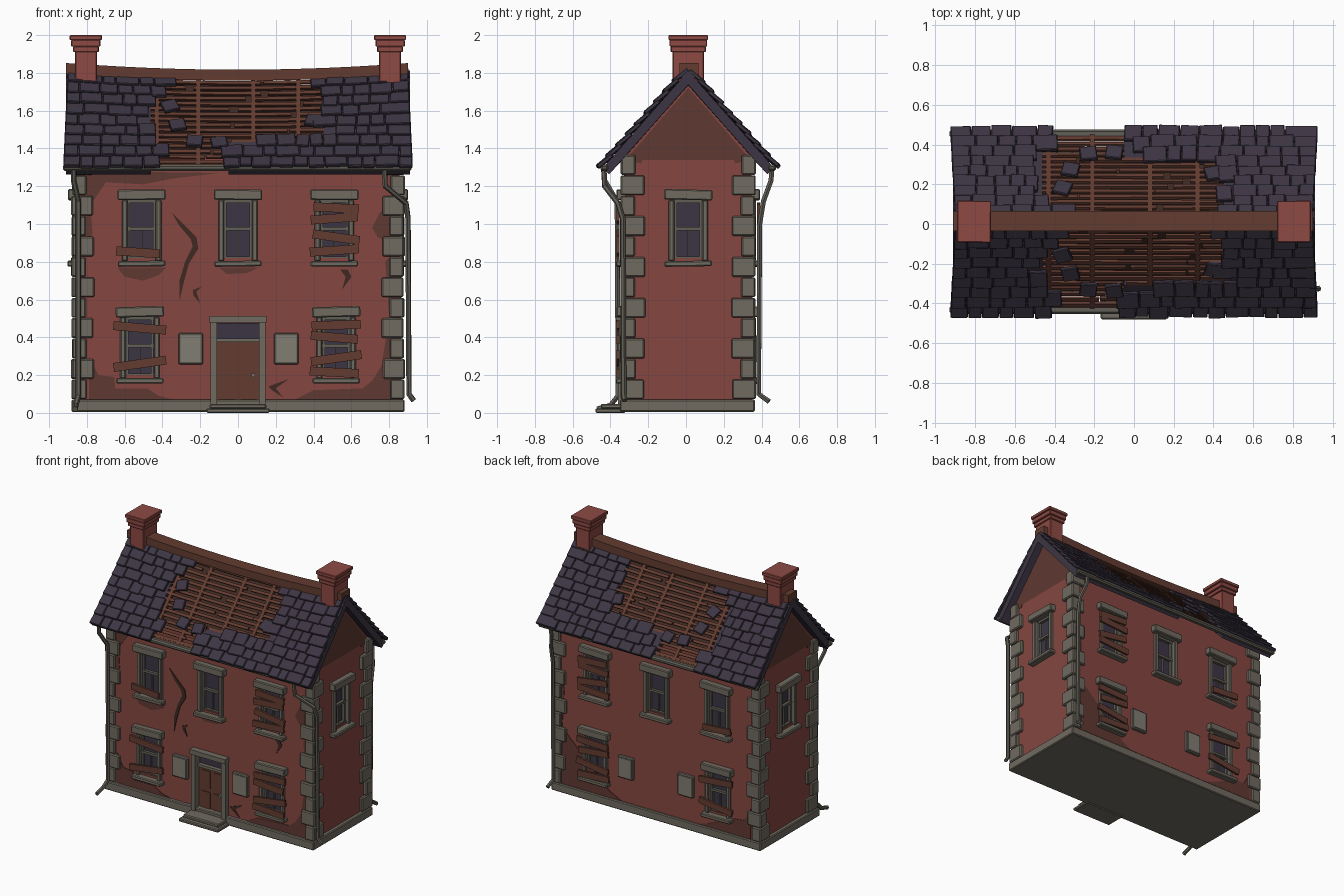
import bpy, bmesh, math, random
from mathutils import Matrix, Vector

if "Cube" in bpy.data.objects:
    bpy.data.objects.remove(bpy.data.objects["Cube"])

random.seed(7)
CY = 0.012                      # house centre line in y
HX, HY = 0.855, 0.335           # half size of the walls
T, R = Matrix.Translation, Matrix.Rotation
rnd = random.uniform


def mat(name, rgb):
    m = bpy.data.materials.new(name)
    m.diffuse_color = (*rgb, 1)
    m.use_nodes = True
    m.node_tree.nodes["Principled BSDF"].inputs["Base Color"].default_value = m.diffuse_color
    return m


RED = mat("red_plaster", (0.235, 0.062, 0.052))
CHIM = mat("chimney_red", (0.27, 0.068, 0.057))
BARE = mat("bare_brick", (0.115, 0.04, 0.032))
STONE = mat("grey_stone", (0.16, 0.145, 0.115))
PALE = mat("pale_panel", (0.22, 0.205, 0.17))
METAL = mat("gutter_metal", (0.12, 0.112, 0.09))
SLATE = mat("purple_slate", (0.046, 0.036, 0.056))
GLASS = mat("dark_glass", (0.045, 0.036, 0.06))
WOOD = mat("brown_wood", (0.125, 0.045, 0.03))
DARK = mat("dark_timber", (0.05, 0.022, 0.016))

parts = {}


def get(name, m):
    return parts.setdefault(name, (bmesh.new(), m))[0]


def box(name, m, frame, c, size, rot=0, axis='Y'):
    M = frame @ T(c) @ R(math.radians(rot), 4, axis) @ Matrix.Diagonal((*size, 1))
    bmesh.ops.create_cube(get(name, m), size=1, matrix=M)


def plate(name, m, frame, pts, thick=0.004):
    # thin flat shape lying on a wall, points are (u, z)
    bm = get(name, m)
    f = bm.faces.new([bm.verts.new(frame @ Vector((u, 0.001, z))) for u, z in pts])
    ext = bmesh.ops.extrude_face_region(bm, geom=[f])
    d = frame.to_3x3() @ Vector((0, -thick - 0.001, 0))
    bmesh.ops.translate(bm, vec=d, verts=[v for v in ext['geom'] if isinstance(v, bmesh.types.BMVert)])


# wall frames: local x runs along the wall, local -y points outward
I = Matrix.Identity(4)
FLIP_Y = T((0, 2 * CY, 0)) @ Matrix.Scale(-1, 4, (0, 1, 0))
FLIP_X = Matrix.Scale(-1, 4, (1, 0, 0))
FRONT = T((0, CY - HY, 0))
BACK = FLIP_Y @ FRONT
RIGHT = T((HX, CY, 0)) @ R(math.pi / 2, 4, 'Z')
LEFT = FLIP_X @ RIGHT

# roof slope frame: local x along the eave, y up the slope, z outward
ANG = math.atan2(0.515, 0.455)
SLOPE = T((0, CY - 0.455, 1.295)) @ R(ANG, 4, 'X')
SLOPES = [SLOPE, FLIP_Y @ SLOPE]

# ---- walls: gabled prism
bm = get("walls", RED)
prof = [(-HY, 0.03), (HY, 0.03), (HY, 1.356), (0, 1.735), (-HY, 1.356)]
f = bm.faces.new([bm.verts.new((-HX, CY + y, z)) for y, z in prof])
ext = bmesh.ops.extrude_face_region(bm, geom=[f])
bmesh.ops.translate(bm, vec=(2 * HX, 0, 0), verts=[v for v in ext['geom'] if isinstance(v, bmesh.types.BMVert)])


# ---- windows
def window(F, u, z):
    # z is the bottom of the glass
    box("opening_cutter", RED, F, (u, 0, z + 0.155), (0.19, 0.07, 0.31))
    box("window_glass", GLASS, F, (u, 0.03, z + 0.155), (0.188, 0.006, 0.308))
    S = "window_surrounds"
    box(S, STONE, F, (u, -0.015, z + 0.335), (0.255, 0.06, 0.055), rnd(-1.5, 1.5))
    box(S, STONE, F, (u, -0.015, z - 0.03), (0.25, 0.065, 0.03), rnd(-1, 1))
    for s in (-1, 1):
        box(S, STONE, F, (u + s * 0.089, 0, z + 0.145), (0.03, 0.045, 0.325))
        box("window_sashes", METAL, F, (u + s * 0.067, 0.018, z + 0.15), (0.013, 0.02, 0.3))
    for h in (0.0, 0.155, 0.3):
        box("window_sashes", METAL, F, (u, 0.018, z + h), (0.15, 0.024, 0.018))
    box("window_sashes", METAL, F, (u, 0.022, z + 0.08), (0.008, 0.014, 0.15))


BOARDS = [(.52, 1.085, .24, -3), (.51, 1.03, .25, 4), (.52, .93, .25, -8), (.51, .86, .26, 4),
          (-.53, .85, .23, -4), (-.52, .45, .28, -5), (-.52, .26, .28, 8),
          (.52, .465, .26, 2), (.51, .40, .25, -5), (.52, .29, .27, 8), (.51, .215, .26, -3)]
for F in (FRONT, BACK):
    for u, z in ((-.51, .82), (0, .82), (.51, .82), (-.52, .2), (.52, .2)):
        window(F, u, z)
    for u, z, l, a in BOARDS:
        box("window_boards", WOOD, F, (u, -0.037, z), (l, 0.016, 0.047), -a)
    # small wall panels
    for u in (-.25, .255):
        box("panel_frames", STONE, F, (u, -0.008, .34), (.13, .03, .165))
        box("panel_faces", PALE, F, (u, -0.022, .34), (.105, .008, .14))
for F in (RIGHT, LEFT):
    window(F, 0, .82)
    # bare brick under the verges
    plate("gable_bare_brick", BARE, F, [(-.33, 1.34), (0, 1.72), (.33, 1.34), (.25, 1.32), (.2, 1.43),
                                        (.08, 1.63), (-.08, 1.63), (-.2, 1.43), (-.25, 1.32)])

# ---- door with transom and steps
box("opening_cutter", RED, FRONT, (0, 0, .26), (.23, .07, .44))
box("door", WOOD, FRONT, (0, 0.025, .215), (.226, .02, .35))
for u in (-.055, .055):
    for z, h in ((.13, .13), (.29, .13)):
        box("door_panels", WOOD, FRONT, (u, 0.013, z), (.08, .008, h))
box("transom_glass", GLASS, FRONT, (0, 0.028, .43), (.226, .006, .09))
box("door_frame", STONE, FRONT, (0, 0.01, .385), (.226, .03, .02))
box("door_frame", STONE, FRONT, (0, -0.018, .495), (.30, .06, .035))
for s in (-1, 1):
    box("door_frame", STONE, FRONT, (s * .128, -0.012, .26), (.036, .05, .45))
box("door_knob", PALE, FRONT, (.08, 0.0, .2), (.018, .03, .018))
box("door_steps", STONE, I, (0, -.4, .012), (.335, .16, .024))
box("door_steps", STONE, I, (0, -.385, .035), (.30, .13, .026))

# ---- plaster loss and cracks
for pts in ([(-.79, .07), (-.79, .3), (-.74, .2), (-.655, .19), (-.65, .13), (-.48, .13), (-.42, .09), (-.34, .07)],
            [(.82, .07), (.82, .85), (.78, .8), (.8, .5), (.76, .25), (.71, .17), (.66, .13), (.4, .12), (.3, .07)],
            [(-.8, 1.28), (-.8, .85), (-.77, .95), (-.78, 1.1), (-.7, 1.22), (-.5, 1.21), (-.35, 1.24), (-.1, 1.27)],
            [(.8, .9), (.8, 1.1), (.75, 1.06), (.71, .98), (.74, .93)],
            [(-.64, .77), (-.6, .72), (-.5, .7), (-.42, .73), (-.38, .77)],
            [(-.1, .77), (-.06, .735), (.05, .74), (.11, .77)]):
    plate("bare_brick_patches", BARE, FRONT, pts)
    if pts[0][1] < .5:
        plate("bare_brick_patches", BARE, BACK, pts[:4] + pts[-2:])
for pts in ([(-.35, 1.06), (-.29, 1.0), (-.22, .93), (-.21, .87), (-.26, .79), (-.29, .68), (-.31, .59),
             (-.31, .7), (-.28, .8), (-.24, .88), (-.25, .92), (-.31, .99)],
            [(-.24, .65), (-.19, .67), (-.22, .64), (-.2, .58), (-.235, .62)],
            [(.54, .76), (.57, .72), (.55, .65), (.6, .72), (.58, .76)],
            [(.16, .14), (.27, .18), (.2, .13), (.24, .08), (.18, .12)]):
    plate("wall_cracks", DARK, FRONT, pts, 0.006)

# ---- plinth and corner quoins
box("plinth", STONE, I, (0, CY - .005, .038), (1.765, .715, .064))
for sx in (-1, 1):
    for sy in (-1, 1):
        for i in range(12):
            wx, wy = (.115, .075) if i % 2 else (.075, .125)
            ox, oy = .88 + rnd(-.005, .005), .355 + rnd(-.004, .004)
            box("corner_quoins", STONE, I, (sx * (ox - wx / 2), CY + sy * (oy - wy / 2), .125 + i * .108),
                (wx, wy, .105))

# ---- roof: decks, slates, laths, rafters
ROW = 0.075
for S in SLOPES:
    for x0, x1, l in ((-.91, -.46, .69), (.45, .91, .69), (-.05, .46, .2)):
        box("roof_deck", SLATE, S, ((x0 + x1) / 2, l / 2, -.024), (x1 - x0, l, .048))
    for r in range(9):
        edge = .925 - .022 * r / 8
        x = -edge
        lo = (-.40 if r < 2 else -.47) if r < 7 else -.31 - .08 * (8 - r)
        hi = -.05 if r < 2 else (.08 if r == 2 else .42 + .04 * (r % 2))
        while x < edge - .01:
            w = rnd(.065, .13)
            if edge - x - w < .05:
                w = edge - x
            c = x + w / 2
            if c < lo or c > hi:
                loose = 5 if abs(c) < .52 else 1.5
                M = S @ T((c, r * ROW + .04 + rnd(-.006, .006), .014)) @ R(math.radians(rnd(-loose, loose)), 4, 'Z')
                box("roof_slates", SLATE, M, (0, 0, rnd(0, .005)), (w - .003, .098, .022), -9, 'X')
            x += w
    # slipped single slates
    for x, s, a in ((-.32, .31, 12), (-.23, .19, -6), (-.1, .18, 8), (-.36, .45, 20), (.4, .34, -14)):
        box("loose_slates", SLATE, S @ T((x, s, .016)) @ R(math.radians(a), 4, 'Z'), (0, 0, 0), (.085, .085, .022), -6, 'X')
    for i in range(16):
        cut = rnd(-.3, .35)
        for x0, x1 in ((-.48, cut), (cut + rnd(0, .05), .48)):
            box("roof_laths", WOOD, S, ((x0 + x1) / 2, .05 + i * .04, -.008), (x1 - x0, .021, .014), rnd(-.5, .5), 'Z')
    for x in (-.43, -.21, .08, .32):
        box("rafters", WOOD, S, (x, .345, -.012), (.024, .68, .024))
    box("eave_board", WOOD, S, (-.22, .035, -.012), (.38, .045, .014))
    box("gutters", METAL, S @ R(-ANG, 4, 'X'), (-.005, .012, .002), (1.845, .042, .034))
box("ridge_beam", WOOD, I, (-.005, CY + .003, 1.822), (1.81, .10, .06))

# ---- chimneys
for sx in (-1, 1):
    for z, h, wx, wy in ((1.84, .19, .115, .165), (1.925, .03, .135, .185), (1.957, .035, .155, .20), (1.987, .026, .17, .21)):
        box("chimneys", CHIM, I, (sx * .805, CY, z), (wx, wy, h), rnd(-.6, .6), 'Z')

# ---- turn the collected parts into objects
BEVEL = {"corner_quoins": .007, "window_surrounds": .006, "door_steps": .006, "plinth": .006, "gutters": .01,
         "chimneys": .004, "panel_frames": .006, "roof_slates": .004, "loose_slates": .004}
SAG = ("roof_deck", "roof_slates", "loose_slates", "roof_laths", "rafters", "ridge_beam")
objs = {}
for name, (bm, m) in parts.items():
    if name in SAG:
        if name in ("ridge_beam", "roof_laths", "roof_deck"):
            for k in range(-7, 8):
                bmesh.ops.bisect_plane(bm, geom=bm.verts[:] + bm.edges[:] + bm.faces[:],
                                       plane_co=(k * .12 + .003, 0, 0), plane_no=(1, 0, 0))
        for v in bm.verts:
            t = min(max((v.co.z - 1.3) / .53, 0), 1)
            v.co.z -= .035 * t * max(0, 1 - (v.co.x / .9) ** 2)
    bmesh.ops.recalc_face_normals(bm, faces=bm.faces[:])
    me = bpy.data.meshes.new(name)
    me.materials.append(m)
    if name == "walls":         # attic underside of the roof is dark timber
        me.materials.append(DARK)
        for f in bm.faces:
            f.material_index = int(f.normal.z > .2)
    bm.to_mesh(me)
    bm.free()
    objs[name] = bpy.data.objects.new(name, me)
    bpy.context.collection.objects.link(objs[name])
    if name in BEVEL:
        b = objs[name].modifiers.new("bevel", 'BEVEL')
        b.width, b.segments = BEVEL[name], 1
cut = objs["opening_cutter"]
cut.hide_render = True
cut.display_type = 'WIRE'
bo = objs["walls"].modifiers.new("openings", 'BOOLEAN')
bo.object, bo.operation, bo.solver = cut, 'DIFFERENCE', 'EXACT'
dg = bpy.context.evaluated_depsgraph_get()
new = bpy.data.meshes.new_from_object(objs["walls"].evaluated_get(dg))
objs["walls"].modifiers.clear()
objs["walls"].data = new
bpy.data.objects.remove(cut)

# ---- downpipes
PIPES = {"downpipe_front_left": [(-.87, -.435, 1.29), (-.87, -.43, 1.23), (-.845, -.365, 1.12), (-.845, -.36, .09), (-.86, -.40, .04), (-.862, -.47, .02)],
         "downpipe_front_right": [(.775, -.435, 1.29), (.78, -.43, 1.2), (.89, -.36, 1.11), (.9, -.335, 1.03), (.905, -.33, .1), (.93, -.325, .065)],
         "downpipe_back_right": [(.82, .455, 1.29), (.82, .45, 1.23), (.85, .41, 1.12), (.85, .39, 1.0), (.85, .385, .1), (.86, .44, .06)]}
for name, pts in PIPES.items():
    cu = bpy.data.curves.new(name, 'CURVE')
    cu.dimensions, cu.bevel_depth, cu.bevel_resolution, cu.use_fill_caps = '3D', .015, 1, True
    sp = cu.splines.new('POLY')
    sp.points.add(len(pts) - 1)
    for p, c in zip(sp.points, pts):
        p.co = (*c, 1)
    cu.materials.append(METAL)
    o = bpy.data.objects.new(name, cu)
    bpy.context.collection.objects.link(o)
    bpy.ops.object.select_all(action='DESELECT')
    o.select_set(True)
    bpy.context.view_layer.objects.active = o
    bpy.ops.object.convert(target='MESH')
    bpy.ops.object.shade_smooth_by_angle()
